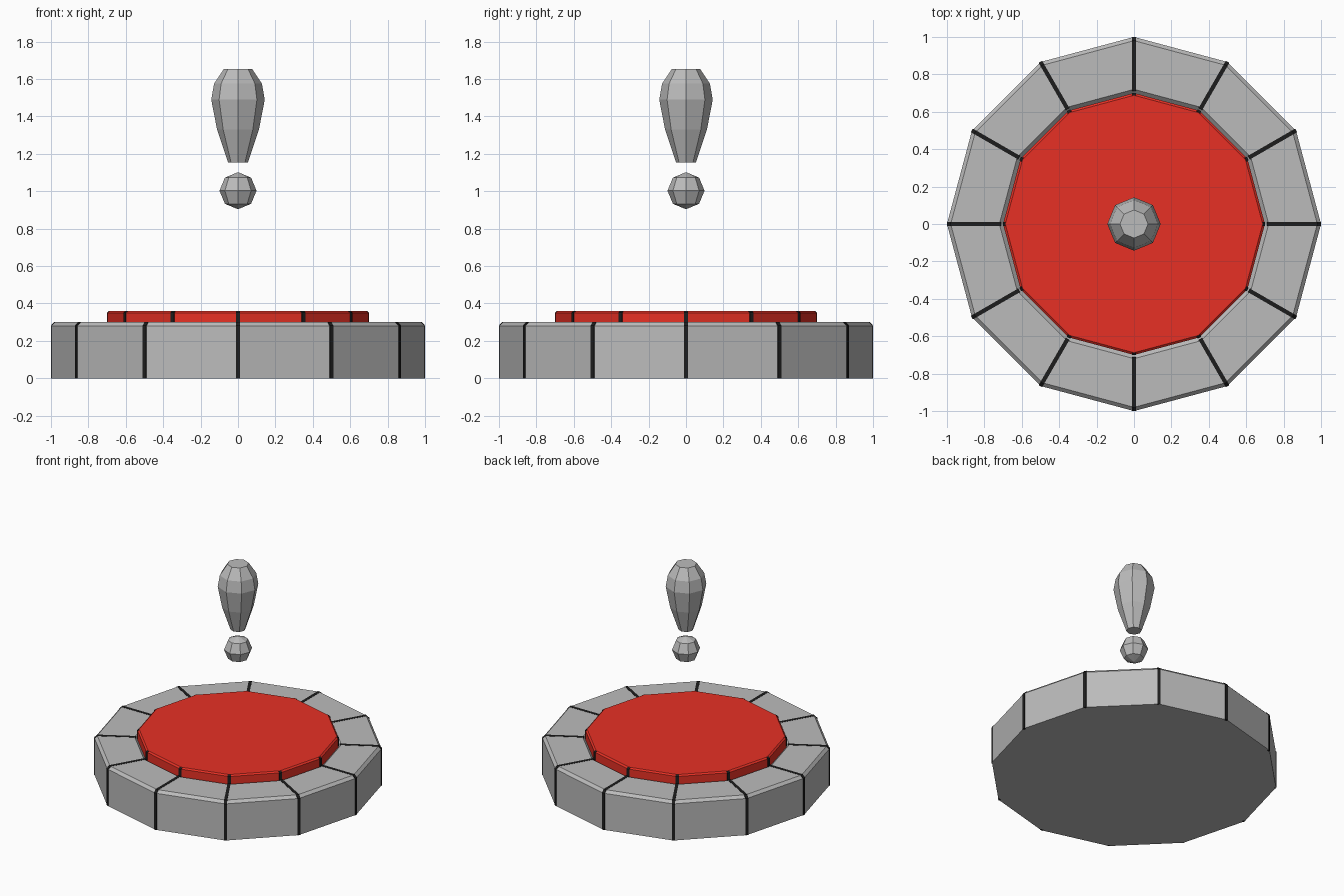
import bpy, bmesh, math

if "Cube" in bpy.data.objects:
    bpy.data.objects.remove(bpy.data.objects["Cube"])


def material(name, rgb):
    m = bpy.data.materials.new(name)
    m.diffuse_color = (*rgb, 1)
    m.use_nodes = True
    m.node_tree.nodes["Principled BSDF"].inputs["Base Color"].default_value = m.diffuse_color
    return m


GREY = material("grey", (0.5, 0.5, 0.5))
RED = material("red", (0.8, 0.03, 0.018))
BLACK = material("black", (0.012, 0.012, 0.012))


def finish(bm, name, mat):
    bmesh.ops.recalc_face_normals(bm, faces=bm.faces)
    me = bpy.data.meshes.new(name)
    bm.to_mesh(me)
    bm.free()
    me.materials.append(mat)
    ob = bpy.data.objects.new(name, me)
    bpy.context.collection.objects.link(ob)
    return ob


def lathe(name, profile, sides, mat):
    """Faceted solid from (radius, z) points, capped at both ends."""
    bm = bmesh.new()
    rings = []
    for r, z in profile:
        rings.append([bm.verts.new((r * math.cos(2 * math.pi * i / sides),
                                    r * math.sin(2 * math.pi * i / sides), z))
                      for i in range(sides)])
    for a, b in zip(rings, rings[1:]):
        for i in range(sides):
            j = (i + 1) % sides
            bm.faces.new((a[i], a[j], b[j], b[i]))
    bm.faces.new(rings[0])
    bm.faces.new(rings[-1])
    return finish(bm, name, mat)


def seams(name, profile, width, count):
    """Thin radial plates whose outer edge just shows at every corner."""
    bm = bmesh.new()
    for k in range(count):
        a = 2 * math.pi * k / count
        c, s = math.cos(a), math.sin(a)
        left, right = [[bm.verts.new((r * c - o * s, r * s + o * c, z))
                        for r, z in profile] for o in (-width / 2, width / 2)]
        bm.faces.new(left)
        bm.faces.new(right)
        n = len(profile)
        for i in range(n):
            j = (i + 1) % n
            bm.faces.new((left[i], left[j], right[j], right[i]))
    return finish(bm, name, BLACK)


# Twelve-sided base with chamfered rim and recess for the button
lathe("base", [(1, 0), (1, 0.28), (0.98, 0.30), (0.72, 0.30), (0.70, 0.28)], 12, GREY)

# Red button
lathe("button", [(0.70, 0.27), (0.70, 0.35), (0.688, 0.36)], 12, RED)

# Dark seams on the base and button corners
seams("base_seams", [(0.71, 0.285), (0.71, 0.3015), (0.981, 0.3015),
                     (1.001, 0.281), (1.001, 0), (0.985, 0), (0.97, 0.285)], 0.022, 12)
seams("button_seams", [(0.68, 0.29), (0.7015, 0.29), (0.7015, 0.3505),
                       (0.69, 0.36), (0.68, 0.355)], 0.022, 12)

# Floating marker: tapered body
lathe("marker_body", [(0.053, 1.155), (0.112, 1.33), (0.143, 1.49),
                      (0.128, 1.575), (0.075, 1.655)], 8, GREY)

# Floating marker: round dot
bm = bmesh.new()
bmesh.ops.create_uvsphere(bm, u_segments=8, v_segments=4, radius=0.099)
bmesh.ops.translate(bm, verts=bm.verts, vec=(0, 0, 1.003))
finish(bm, "marker_dot", GREY)
